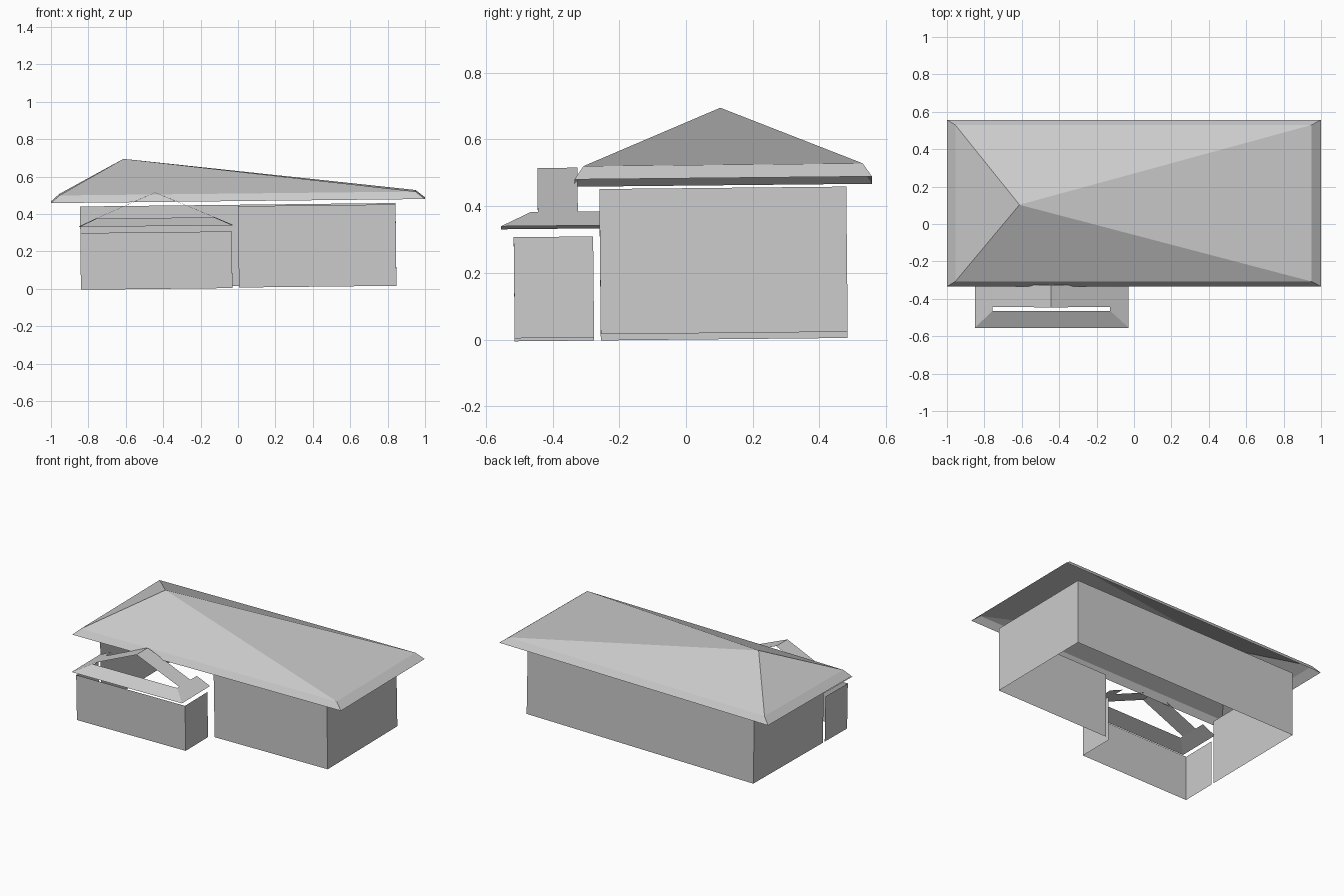
import bpy
from mathutils import Matrix, Vector

if "Cube" in bpy.data.objects:
    bpy.data.objects.remove(bpy.data.objects["Cube"], do_unlink=True)

# Single pale grey finish
grey = bpy.data.materials.new("plain grey")
grey.use_nodes = True
COLOUR = (0.6, 0.6, 0.6, 1)
grey.diffuse_color = COLOUR
grey.node_tree.nodes["Principled BSDF"].inputs["Base Color"].default_value = COLOUR

# The whole building leans very slightly
SX, SY, REF = 0.011, 0.01, 0.46
LEAN = Matrix(((1, 0, -SX, SX * REF),
               (0, 1, -SY, SY * REF),
               (SX, SY, 1, 0.0145),
               (0, 0, 0, 1)))


def sheet(name, rows, closed=False):
    """Open surface of flat quads strung between successive rows of points."""
    n = len(rows[0])
    verts = [LEAN @ Vector(p) for row in rows for p in row]
    faces = []
    for r in range(len(rows) - 1):
        for i in range(n if closed else n - 1):
            a, b = r * n + i, r * n + (i + 1) % n
            faces.append((a, b, b + n, a + n))
    return make(name, verts, faces)


def make(name, verts, faces):
    mesh = bpy.data.meshes.new(name)
    mesh.from_pydata(verts, [], faces)
    mesh.materials.append(grey)
    obj = bpy.data.objects.new(name, mesh)
    bpy.context.collection.objects.link(obj)
    return obj


def at(path, z):
    return [(x, y, z) for x, y in path]


def rect(x0, x1, y0, y1):
    return [(x0, y0), (x1, y0), (x1, y1), (x0, y1)]


# House walls: the front is closed only on the +x half
house = [(0, -0.26), (0.842, -0.26), (0.842, 0.48), (-0.845, 0.48), (-0.845, -0.26)]
sheet("house_walls", [at(house, -0.005), at(house, 0.43)])

# Porch walls: front and two sides, open at the back
porch = [(-0.845, -0.28), (-0.845, -0.518), (-0.035, -0.518), (-0.035, -0.28)]
sheet("porch_walls", [at(porch, -0.005), at(porch, 0.298)])

# Main roof: steep eave band, then four slopes to one off-centre peak
eave = at(rect(-1, 1, -0.334, 0.557), 0.458)
band = at(rect(-0.955, 0.95, -0.307, 0.53), 0.498)
sheet("roof_eave_band", [eave, band], closed=True)
peak = (-0.61, 0.105, 0.686)
make("roof_slopes", [LEAN @ Vector(p) for p in band + [peak]],
     [(i, (i + 1) % 4, 4) for i in range(4)])

# Porch skirt roof on three sides
outer = [(-0.852, -0.258), (-0.852, -0.556), (-0.03, -0.556), (-0.03, -0.258)]
inner = [(-0.758, -0.258), (-0.758, -0.466), (-0.128, -0.466), (-0.128, -0.258)]
sheet("porch_skirt_roof", [at(outer, 0.331), at(inner, 0.374)])

# Porch gable strip
profile = [(-0.758, 0.374), (-0.443, 0.509), (-0.128, 0.374)]
sheet("porch_gable_roof", [[(x, y, z) for x, z in profile] for y in (-0.445, -0.325)])
